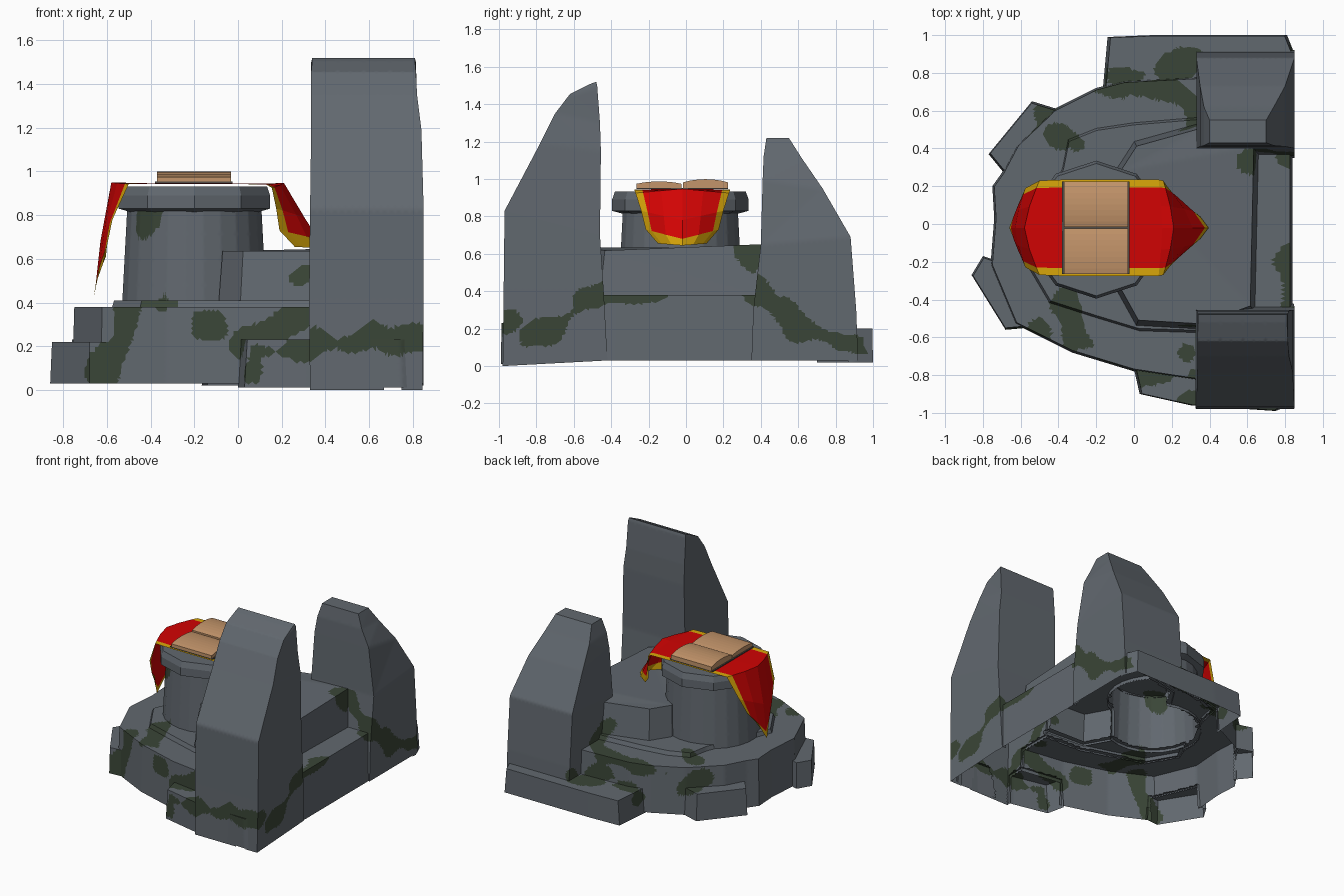
import bpy, bmesh, math
from mathutils import Vector, noise
from mathutils.geometry import intersect_point_line

if "Cube" in bpy.data.objects:
    bpy.data.objects.remove(bpy.data.objects["Cube"])


def mat(name, rgb):
    m = bpy.data.materials.new(name)
    m.diffuse_color = (*rgb, 1)
    m.use_nodes = True
    m.node_tree.nodes["Principled BSDF"].inputs["Base Color"].default_value = m.diffuse_color
    return m


STONE = mat("slate_stone", (0.120, 0.138, 0.158))
MOSS = mat("dark_moss", (0.042, 0.060, 0.038))
RED = mat("red_cloth", (0.64, 0.001, 0.001))
GOLD = mat("gold_trim", (0.70, 0.39, 0.003))
PAPER = mat("tan_page", (0.55, 0.30, 0.145))
COVER = mat("dark_cover", (0.085, 0.075, 0.065))

# Paths along which moss creeps over the rocks
MOSS_PATHS = [
    [(.85, -.85, .12), (.85, -.7, .2), (.85, -.55, .32), (.85, -.42, .39), (.8, -.2, .40)],
    [(.62, .32, .62), (.84, .36, .4), (.85, .5, .27), (.85, .75, .15), (.85, .98, .07)],
    [(.05, -.9, .07), (.09, -.91, .18), (.33, -.97, .18), (.6, -.98, .24), (.84, -.97, .24)],
    [(-.62, -.5, .05), (-.55, -.56, .2), (-.5, -.58, .36)],
    [(.05, -.8, .22), (.2, -.82, .32), (.32, -.83, .36), (.3, -.56, .52)],
    [(-.3, .7, .33), (-.1, .75, .37), (.12, .72, .38), (.3, .66, .38), (.34, .52, .45)],
    [(-.2, .76, .12), (.1, .8, .25), (.33, .86, .22)],
    [(-.4, .6, .22), (-.5, .5, .34), (-.3, .42, .41)],
    [(-.12, -.74, .3), (-.3, -.6, .38), (-.4, -.42, .40)],
    [(-.43, -.27, .74), (-.43, -.27, .83)]]
SEGMENTS = [(Vector(a), Vector(b)) for path in MOSS_PATHS for a, b in zip(path, path[1:])]
SOLIDS = []     # (object, footprint, top height) of every hollow rock


def moss_distance(p):
    best = 9
    for a, b in SEGMENTS:
        q, t = intersect_point_line(p, a, b)
        best = min(best, (p - (a if t < 0 else b if t > 1 else q)).length)
    return best


def finish(name, bm, mats):
    me = bpy.data.meshes.new(name)
    bm.to_mesh(me)
    bm.free()
    for m in mats:
        me.materials.append(m)
    ob = bpy.data.objects.new(name, me)
    bpy.context.collection.objects.link(ob)
    return ob


def loft(rings, cap=True):
    """Skin equal-length rings (counter-clockwise, bottom to top), open below."""
    bm = bmesh.new()
    vs = [[bm.verts.new(p) for p in r] for r in rings]
    n = len(rings[0])
    for a, b in zip(vs, vs[1:]):
        for i in range(n):
            j = (i + 1) % n
            bm.faces.new((a[i], a[j], b[j], b[i]))
    if cap:
        bm.faces.new(vs[-1])
    return bm


def mossy(name, rings, foot, top, size=0.03):
    """Refine a hollow rock and paint moss near the moss paths."""
    bm = loft(rings)
    bmesh.ops.triangulate(bm, faces=bm.faces[:])
    for _ in range(7):
        long = [e for e in bm.edges if e.calc_length() > size]
        if not long:
            break
        bmesh.ops.subdivide_edges(bm, edges=long, cuts=1)
        bmesh.ops.triangulate(bm, faces=[f for f in bm.faces if len(f.verts) > 3])
    for f in bm.faces:
        p = f.calc_center_median()
        f.material_index = int(moss_distance(p) < .062 + .085 * noise.noise(p * 6))
    ob = finish(name, bm, (STONE, MOSS))
    SOLIDS.append((ob, foot, top))


def tier(name, outline, z0, z1, taper=0.97, tilt=0.0):
    """Rock slab; tilt raises the top of the x > 0.6 side towards +y."""
    c = sum((Vector(p) for p in outline), Vector((0, 0))) / len(outline)
    top = [c + (Vector(p) - c) * taper for p in outline]
    mossy(name, [[(x, y, z0) for x, y in outline],
                 [(x, y, z1 + (tilt * y if x > .55 else 0)) for x, y in top]],
          [tuple(p) for p in top], z1 - abs(tilt) * .5)


def pillar(name, rows):
    """Rows: x0, x1, y0, y1, height at y0, height at y1."""
    rings = [[(x0, y0, za), (x1, y0, za), (x1, y1, zb), (x0, y1, zb)]
             for x0, x1, y0, y1, za, zb in rows]
    mossy(name, rings, [(x, y) for x, y, z in rings[2]], .66)


def disc(r, z, n, cx=-0.2, cy=-0.03):
    return [(cx + r * math.cos(math.tau * (i + .5) / n),
             cy + r * math.sin(math.tau * (i + .5) / n), z) for i in range(n)]


def inside(p, poly):
    hit = False
    for (xa, ya), (xb, yb) in zip(poly, poly[1:] + poly[:1]):
        if (ya > p.y) != (yb > p.y) and p.x < xa + (p.y - ya) * (xb - xa) / (yb - ya):
            hit = not hit
    return hit


# Terraced rock base
tier("main_terrace", [(-.76, -.22), (-.63, -.53), (-.33, -.68), (0, -.78), (.33, -.83),
                      (.83, -.82), (.84, -.4), (.84, .34), (.83, .82), (.33, .78), (-.05, .76),
                      (-.2, .72), (-.42, .61), (-.62, .42), (-.70, .27), (-.75, .2), (-.74, .03)],
     .03, .38, taper=.985)
tier("low_slab", [(-.58, -.2), (-.45, -.42), (-.2, -.5), (.03, -.57), (.36, -.58),
                  (.36, .57), (0, .54), (-.2, .51), (-.35, .45), (-.38, .3)], .37, .41)
tier("upper_platform", [(-.09, -.36), (.01, -.54), (.36, -.56), (.64, -.46), (.66, .44),
                        (.36, .54), (0, .44), (-.09, .3)], .38, .635, taper=.94, tilt=.04)

# Side feet and loose boulders
tier("front_foot", [(.03, -.90), (.3, -.96), (.75, -.99), (.82, -.96), (.82, -.62), (-.02, -.68)],
     .01, .23)
tier("back_foot", [(.83, .62), (.85, .9), (.81, 1.0), (.1, 1.0), (-.14, .99), (-.17, .66)],
     .02, .20)
tier("left_boulder", [(-.80, -.17), (-.86, -.27), (-.68, -.56), (-.57, -.55), (-.56, -.25)],
     .03, .22, taper=.95)
tier("back_boulder", [(-.54, .65), (-.77, .37), (-.68, .26), (-.5, .35), (-.41, .61)],
     .03, .23, taper=.95)

# Two standing stones
pillar("tall_stone", [(.33, .845, -.98, -.42, 0, .03), (.325, .85, -.975, -.44, .4, .4),
                      (.33, .85, -.97, -.46, .83, .7), (.335, .84, -.78, -.455, 1.19, 1.15),
                      (.335, .82, -.70, -.46, 1.35, 1.3), (.335, .815, -.62, -.475, 1.455, 1.50),
                      (.34, .81, -.52, -.48, 1.505, 1.52)])
pillar("short_stone", [(.34, .85, .35, .92, .03, .03), (.33, .85, .36, .91, .3, .3),
                       (.33, .85, .40, .88, .65, .69), (.35, .80, .41, .73, 1.0, .95),
                       (.37, .74, .415, .62, 1.12, 1.11), (.40, .70, .43, .55, 1.22, 1.22)])

# Round pedestal with faceted cap
mossy("pedestal_column", [disc(.335, .36, 24), disc(.31, .83, 24)],
      [p[:2] for p in disc(.315, 0, 24)], .80)
finish("pedestal_cap", loft([disc(.31, .815, 10), disc(.365, .83, 10), disc(.365, .89, 10),
                             disc(.35, .932, 10)]), (STONE,))

# Merge the hollow rocks: drop every face buried in a neighbour, then smooth
for ob, _, _ in SOLIDS:
    bm = bmesh.new()
    bm.from_mesh(ob.data)
    buried = {v for v in bm.verts for other, foot, top in SOLIDS
              if other is not ob and v.co.z < top - .004 and inside(v.co, foot)}
    bmesh.ops.delete(bm, geom=[f for f in bm.faces if all(v in buried for v in f.verts)],
                     context='FACES')
    bm.to_mesh(ob.data)
    bm.free()
    ob.select_set(True)
    bpy.context.view_layer.objects.active = ob
bpy.ops.object.shade_smooth_by_angle(angle=math.radians(28))

# Draped cloth: centre x, centre z, edge x, edge z, half width
rows = [(-.66, .43, -.605, .61, .10), (-.652, .48, -.60, .66, .15), (-.63, .68, -.575, .78, .21),
        (-.58, .95, -.50, .943, .25), (-.37, .945, -.37, .943, .255), (-.03, .945, -.03, .943, .255),
        (.15, .945, .13, .94, .255), (.21, .948, .155, .925, .25), (.31, .78, .175, .83, .22),
        (.375, .68, .19, .73, .195), (.395, .645, .26, .655, .13)]
cols = (-1, -.84, -.45, 0, .45, .84, 1)
bm = bmesh.new()
grid = [[bm.verts.new((xc + (xe - xc) * abs(v) ** 1.4, -.02 + w * v, zc + (ze - zc) * abs(v)))
         for v in cols] for xc, zc, xe, ze, w in rows]
for r in range(len(rows) - 1):
    for c in range(6):
        f = bm.faces.new((grid[r][c], grid[r + 1][c], grid[r + 1][c + 1], grid[r][c + 1]))
        f.material_index = int(c in (0, 5) or r in (0, len(rows) - 2))
finish("draped_cloth", bm, (RED, GOLD))


def extrude_x(name, profile, x0, x1, m):
    """Closed y-z profile extruded along x."""
    bm = loft([[(x0, y, z) for y, z in profile], [(x1, y, z) for y, z in profile]])
    bm.verts.ensure_lookup_table()
    bm.faces.new(bm.verts[:len(profile)][::-1])
    return finish(name, bm, (m,))


# Open book: cover and two curved page blocks
extrude_x("book_cover", [(-.265, .946), (.225, .946), (.225, .953), (-.265, .953)], -.38, -.025, COVER)
for name, ya, yb, h in (("left_pages", -.265, -.024, .032), ("right_pages", -.016, .225, .044)):
    arc = [(yb + (ya - yb) * i / 8, .955 + h * math.sin(math.pi * (.12 + .76 * i / 8)) ** .5)
           for i in range(9)]
    extrude_x(name, [(ya, .952), (yb, .952)] + arc, -.37, -.033, PAPER)
